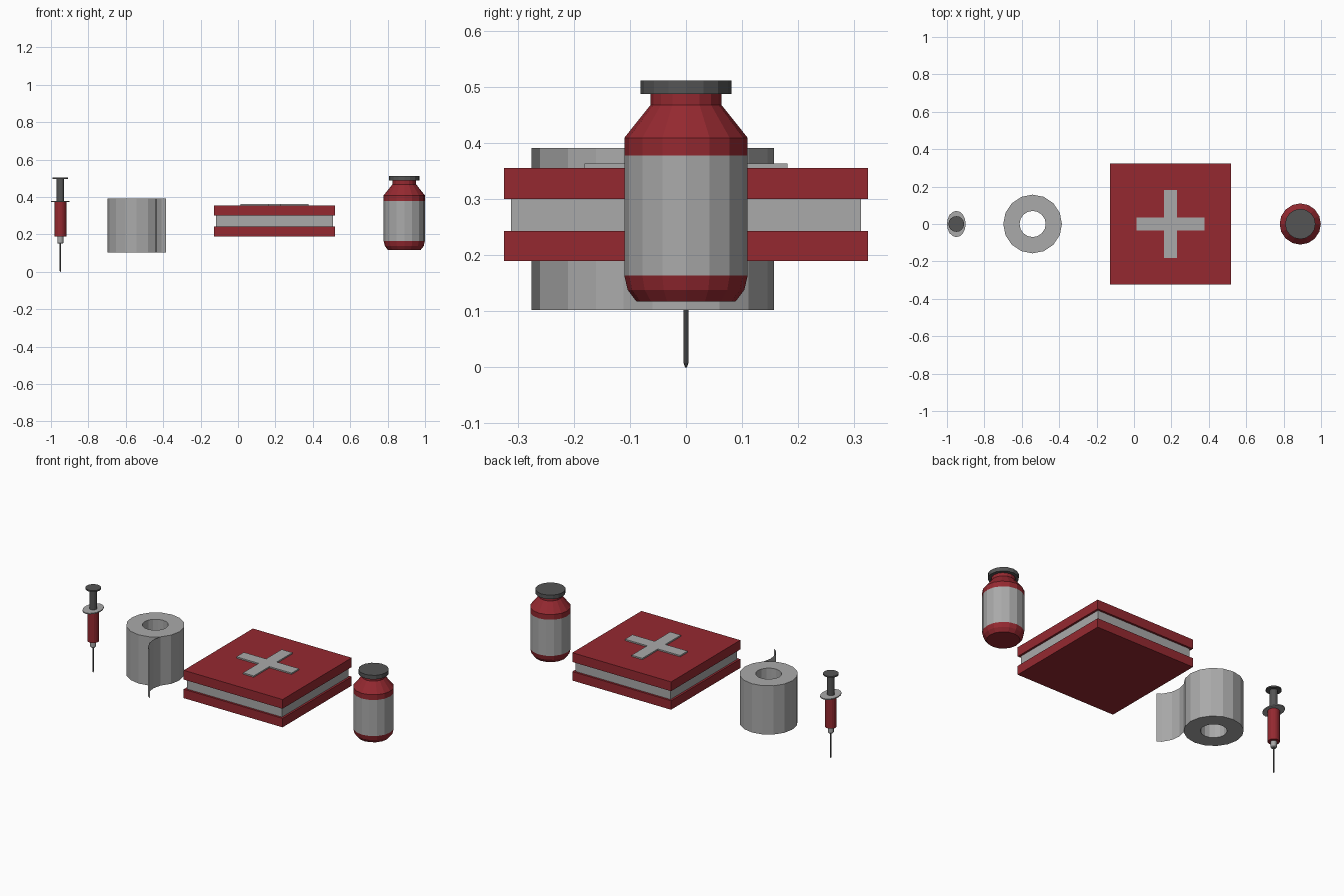
import bpy, bmesh
from math import cos, sin, pi

if "Cube" in bpy.data.objects:
    bpy.data.objects.remove(bpy.data.objects["Cube"])


def material(name, rgb):
    m = bpy.data.materials.new(name)
    m.diffuse_color = (*rgb, 1)
    m.use_nodes = True
    m.node_tree.nodes["Principled BSDF"].inputs["Base Color"].default_value = m.diffuse_color
    return m


RED = material("red", (0.30, 0.022, 0.03))
DARK = material("dark_grey", (0.09, 0.09, 0.09))
GREY = material("light_grey", (0.4, 0.4, 0.4))


def finish(name, bm, mats, loc=(0, 0, 0)):
    bmesh.ops.recalc_face_normals(bm, faces=bm.faces)
    me = bpy.data.meshes.new(name)
    bm.to_mesh(me)
    bm.free()
    for m in mats:
        me.materials.append(m)
    ob = bpy.data.objects.new(name, me)
    ob.location = loc
    bpy.context.collection.objects.link(ob)
    return ob


def lathe(name, x, profile, mats, sides=16, sy=1.0, closed=False, band=None):
    """Revolve (radius, z) points; closed joins last ring to first, band = z range using slot 1."""
    bm = bmesh.new()
    rings = [[bm.verts.new((r * cos(2 * pi * i / sides), sy * r * sin(2 * pi * i / sides), z))
              for i in range(sides)] for r, z in profile]
    pairs = list(zip(rings, rings[1:]))
    if closed:
        pairs.append((rings[-1], rings[0]))
    else:
        bm.faces.new(rings[0])
        bm.faces.new(rings[-1])
    for a, b in pairs:
        for i in range(sides):
            j = (i + 1) % sides
            bm.faces.new((a[i], a[j], b[j], b[i]))
    if band:
        for f in bm.faces:
            if band[0] < f.calc_center_median().z < band[1]:
                f.material_index = 1
    return finish(name, bm, mats, (x, 0, 0))


def prism(name, x, outline, z0, z1, mat):
    bm = bmesh.new()
    f = bm.faces.new([bm.verts.new((px, py, z0)) for px, py in outline])
    top = bmesh.ops.extrude_face_region(bm, geom=[f], use_keep_orig=True)["geom"]
    for v in top:
        if isinstance(v, bmesh.types.BMVert):
            v.co.z = z1
    return finish(name, bm, [mat], (x, 0, 0))


def square(h):
    return [(-h, -h), (h, -h), (h, h), (-h, h)]


# Kit case: two red shells, grey middle band, raised cross
KX = 0.195
prism("case_bottom", KX, square(0.324), 0.19, 0.243, RED)
prism("case_band", KX, square(0.312), 0.243, 0.30, GREY)
prism("case_lid", KX, square(0.324), 0.30, 0.355, RED)
w, l = 0.035, 0.181
cross = [(w, w), (w, l), (-w, l), (-w, w), (-l, w), (-l, -w),
         (-w, -w), (-w, -l), (w, -l), (w, -w), (l, -w), (l, w)]
prism("lid_cross", KX, cross, 0.355, 0.363, GREY)

# Medicine bottle with label band and cap
BX = 0.889
lathe("bottle", BX, [(0.088, 0.117), (0.104, 0.138), (0.11, 0.164), (0.11, 0.378),
                     (0.11, 0.409), (0.063, 0.468), (0.063, 0.487)],
      [RED, GREY], band=(0.2, 0.35))
lathe("bottle_cap", BX, [(0.081, 0.487), (0.081, 0.511)], [DARK])

# Bandage roll: hollow tube plus loose tail
TX, Z0, Z1 = -0.542, 0.102, 0.391
lathe("bandage_roll", TX, [(0.157, Z0), (0.157, Z1), (0.07, Z1), (0.07, Z0)], [GREY], closed=True)
bm = bmesh.new()
path = [(0.111, -0.111), (0.10, -0.16), (0.107, -0.21), (0.134, -0.26), (0.157, -0.275)]
strip = [[bm.verts.new((px, py, z)) for z in (Z0, Z1)] for px, py in path]
for a, b in zip(strip, strip[1:]):
    bm.faces.new((a[0], b[0], b[1], a[1]))
finish("bandage_tail", bm, [GREY], (TX, 0, 0))

# Syringe
SX = -0.95
lathe("needle", SX, [(0.0015, 0.0), (0.0045, 0.008), (0.0045, 0.15)], [DARK], sides=8)
lathe("syringe_nozzle", SX, [(0.012, 0.15), (0.016, 0.155), (0.016, 0.188)], [GREY])
lathe("syringe_barrel", SX, [(0.032, 0.188), (0.032, 0.373)], [RED])
lathe("finger_flange", SX, [(0.05, 0.373), (0.05, 0.379)], [GREY], sy=1.4)
lathe("plunger_rod", SX, [(0.021, 0.379), (0.021, 0.495)], [DARK])
lathe("plunger_top", SX, [(0.042, 0.495), (0.042, 0.503)], [DARK])
